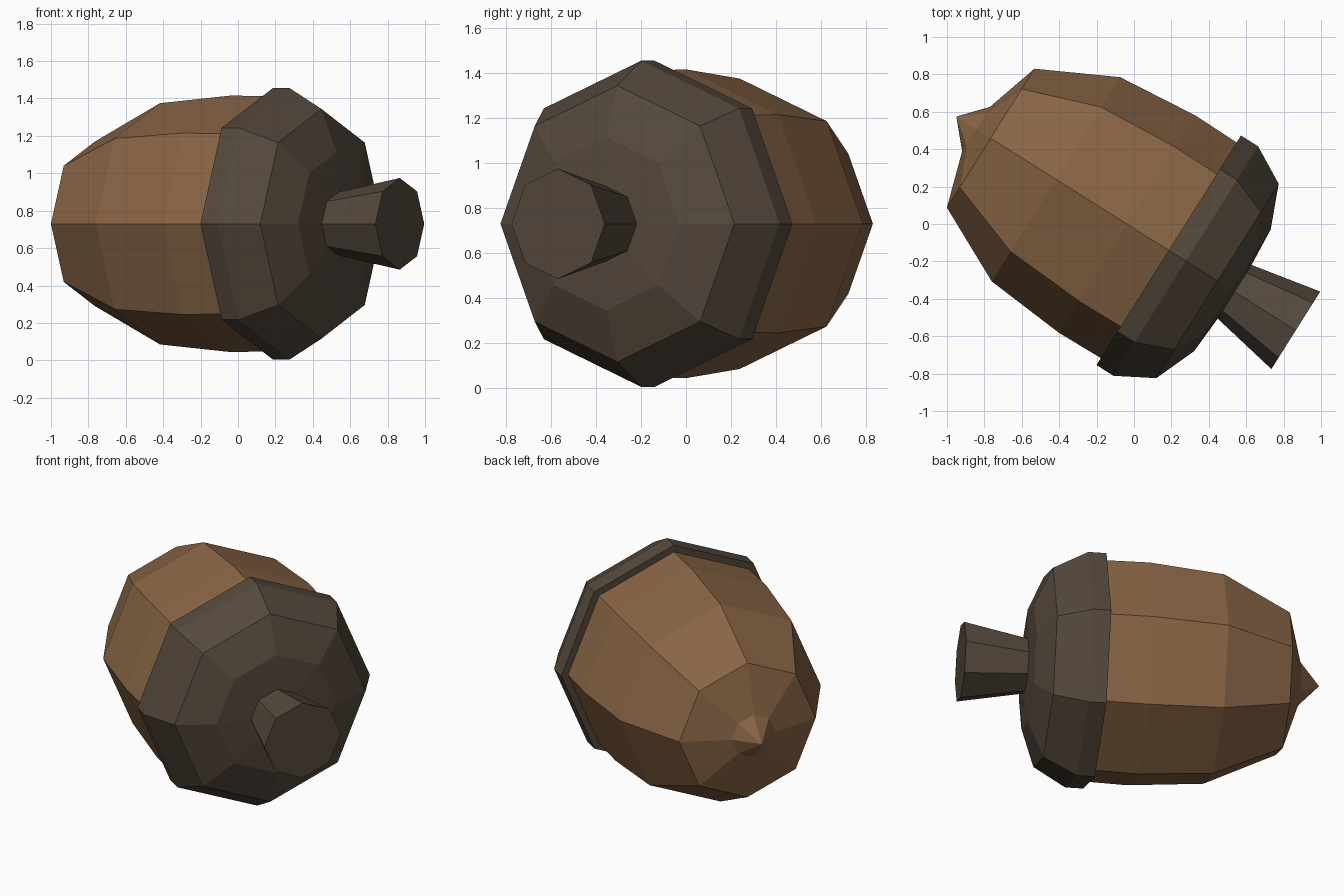
import bpy, bmesh
from math import cos, sin, pi, radians
from mathutils import Matrix

if "Cube" in bpy.data.objects:
    bpy.data.objects.remove(bpy.data.objects["Cube"])

# Acorn lies on its side: local +X runs from nut tip to stem, turned in plan
SIDES = 8
PLACE = Matrix.Rotation(radians(-32.2), 4, 'Z')
CENTRE_OFFSET = -0.02
HEIGHT = 0.73


def material(name, rgb):
    m = bpy.data.materials.new(name)
    m.diffuse_color = (*rgb, 1)
    m.use_nodes = True
    m.node_tree.nodes["Principled BSDF"].inputs["Base Color"].default_value = m.diffuse_color
    return m


def revolve(name, profile, mat):
    """Faceted solid of revolution about local X; profile = (along, radius)."""
    bm = bmesh.new()
    rings = []
    for s, r in profile:
        n = SIDES if r > 0 else 1
        rings.append([bm.verts.new((s, CENTRE_OFFSET + r * cos(2 * pi * i / SIDES),
                                    r * sin(2 * pi * i / SIDES))) for i in range(n)])
    for a, b in zip(rings, rings[1:]):
        for i in range(SIDES):
            j = (i + 1) % SIDES
            quad = [a[i % len(a)], a[j % len(a)], b[j % len(b)], b[i % len(b)]]
            bm.faces.new(list(dict.fromkeys(quad)))
    for ring in (rings[0], rings[-1]):
        if len(ring) > 1:
            bm.faces.new(ring)
    bmesh.ops.recalc_face_normals(bm, faces=bm.faces)
    bm.transform(Matrix.Translation((0, 0, HEIGHT)) @ PLACE)
    me = bpy.data.meshes.new(name)
    bm.to_mesh(me)
    bm.free()
    me.materials.append(mat)
    ob = bpy.data.objects.new(name, me)
    bpy.context.collection.objects.link(ob)
    return ob


brown = material("nut_brown", (0.25, 0.13, 0.06))
dark = material("cap_brown", (0.09, 0.065, 0.045))

# Nut with pointed tip
revolve("nut", [(-1.11, 0), (-0.985, 0.14), (-0.893, 0.439), (-0.48, 0.645),
                (-0.03, 0.686), (0.30, 0.68)], brown)
# Cap with straight rim and domed top
revolve("cap", [(0.232, 0.725), (0.34, 0.725), (0.54, 0.614),
                (0.634, 0.385), (0.66, 0)], dark)
# Flared stem
revolve("stem", [(0.60, 0.16), (0.65, 0.17), (1.035, 0.245)], dark)
